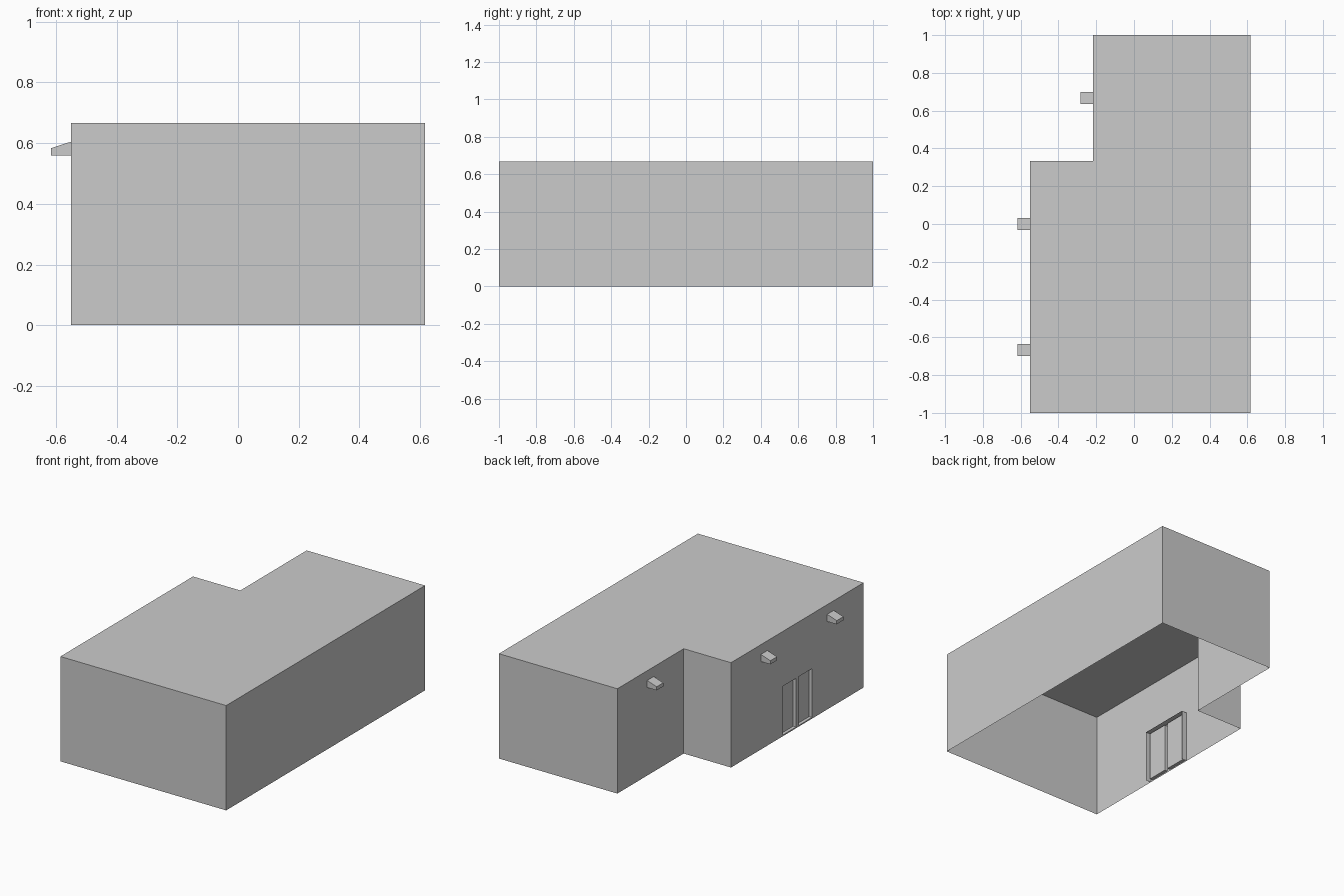
import bpy

if "Cube" in bpy.data.objects:
    bpy.data.objects.remove(bpy.data.objects["Cube"])

H = 0.667                       # building height
XR, XL, XN = 0.617, -0.55, -0.217   # right wall, left wall, notch wall
YN = 0.333                      # notch position
D0, D1, DH = -0.5, -0.167, 0.33     # doorway extents and height


def make(name, faces):
    """Object from a list of faces, each a list of points; shared points merge."""
    index, polys = {}, []
    for face in faces:
        polys.append([index.setdefault(tuple(round(c, 4) for c in p), len(index))
                      for p in face])
        # setdefault evaluates len(index) before inserting, so indices stay in order
    mesh = bpy.data.meshes.new(name)
    mesh.from_pydata(list(index), [], polys)
    mesh.update()
    ob = bpy.data.objects.new(name, mesh)
    bpy.context.collection.objects.link(ob)
    return ob


def wall(a, b):
    """Vertical quad from plan point a to b, full height."""
    return [(*a, 0), (*b, 0), (*b, H), (*a, H)]


# Building shell: L-shaped plan, open underneath, doorway notched in left wall
plan = [(XL, -1), (XR, -1), (XR, 1), (XN, 1), (XN, YN), (XL, YN)]
shell = [wall(plan[i], plan[i + 1]) for i in range(5)]
left = [(YN, 0), (D1, 0), (D1, DH), (D0, DH), (D0, 0), (-1, 0), (-1, H), (YN, H)]
shell.append([(XL, y, z) for y, z in left])
shell.append([(x, y, H) for x, y in plan])
make("building_shell", shell)

# Door frame: flush front with two panel openings
ys = [D1, -0.184, -0.321, -0.345, -0.482, D0]
zs = [0, 0.008, 0.318, DH]
frame, panels = [], []
for i in range(5):
    for j in range(3):
        y0, y1, z0, z1 = ys[i], ys[i + 1], zs[j], zs[j + 1]
        front = [(XL, y0, z0), (XL, y1, z0), (XL, y1, z1), (XL, y0, z1)]
        if j == 1 and i in (1, 3):
            # Recessed panel with reveals around it
            back = [(XL + 0.02, y, z) for _, y, z in front]
            panels.append(back)
            for k in range(4):
                n = (k + 1) % 4
                panels.append([front[k], front[n], back[n], back[k]])
        else:
            frame.append(front)
make("door_frame", frame)
make("door_panels", panels)

# Door lining: jambs and head projecting into the building
path = [(D1, 0), (D1, DH), (D0, DH), (D0, 0)]
make("door_lining", [[(XL, *path[i]), (XL, *path[i + 1]),
                      (XL + 0.037, *path[i + 1]), (XL + 0.037, *path[i])]
                     for i in range(3)])

# Wall lamps: small boxes with a sloping top
profile = [(0, 0.56), (0, 0.605), (-0.067, 0.583), (-0.067, 0.56)]
for n, (x, y) in enumerate([(XL, -0.667), (XL, 0), (XN, 0.667)], 1):
    a = [(x + dx, y - 0.033, z) for dx, z in profile]
    b = [(px, y + 0.033, z) for px, _, z in a]
    sides = [[a[k], b[k], b[(k + 1) % 4], a[(k + 1) % 4]] for k in range(1, 4)]
    make(f"wall_lamp_{n}", sides + [a[::-1], b])
